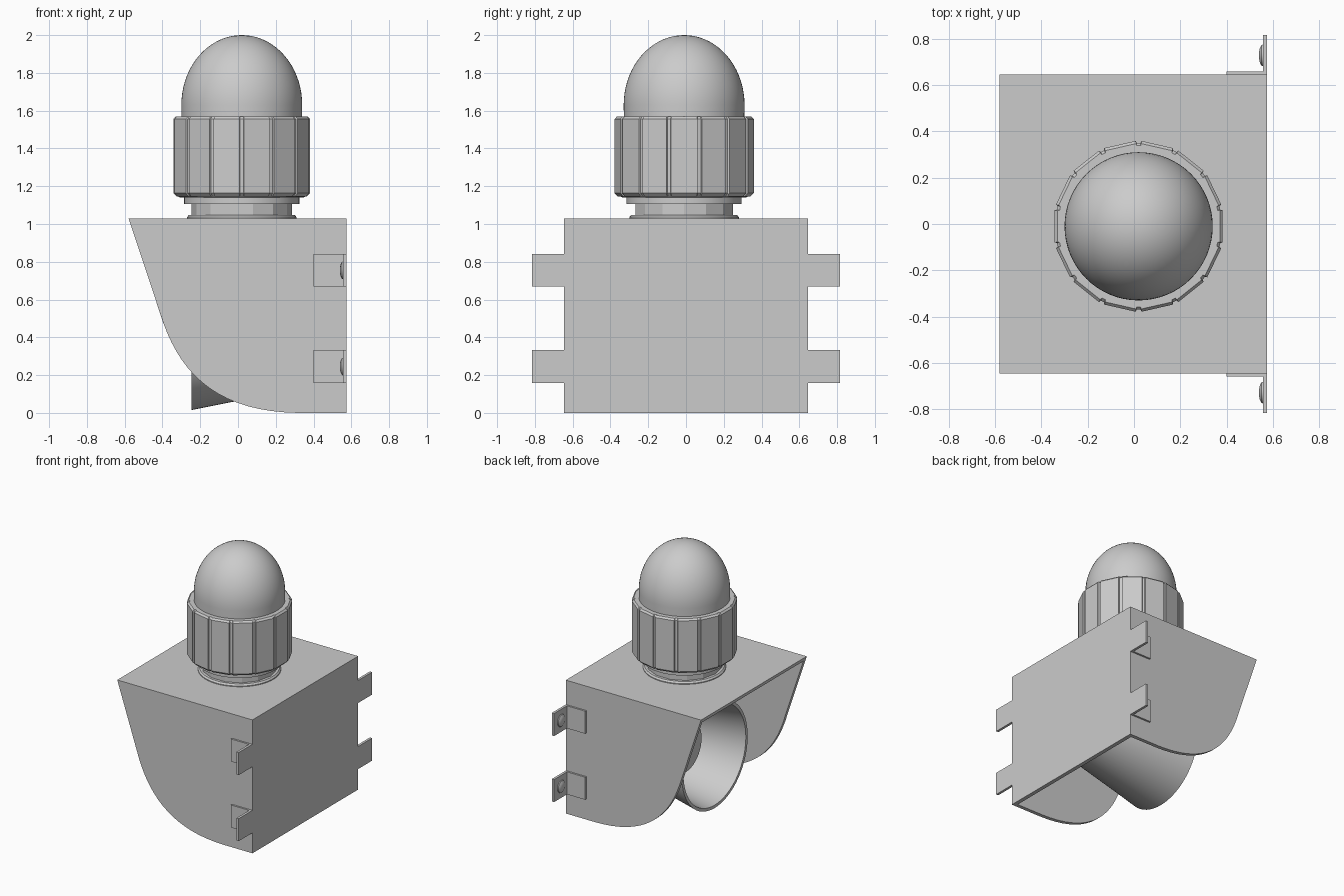
import bpy, bmesh, math
from mathutils import Matrix, Vector

if "Cube" in bpy.data.objects:
    bpy.data.objects.remove(bpy.data.objects["Cube"])

CX, CY = 0.02, -0.01   # axis of the lamp


def finish(name, bm, smooth=True, angle=32):
    bmesh.ops.recalc_face_normals(bm, faces=bm.faces)
    me = bpy.data.meshes.new(name)
    bm.to_mesh(me)
    bm.free()
    ob = bpy.data.objects.new(name, me)
    bpy.context.collection.objects.link(ob)
    if smooth:
        bpy.ops.object.select_all(action='DESELECT')
        bpy.context.view_layer.objects.active = ob
        ob.select_set(True)
        bpy.ops.object.shade_smooth_by_angle(angle=math.radians(angle))
    return ob


def lathe(name, profile, matrix, n=64, smooth=True):
    """Revolve (radius, height) points about z, then place with matrix."""
    bm = bmesh.new()
    vs = [bm.verts.new((r, 0, z)) for r, z in profile]
    es = [bm.edges.new(p) for p in zip(vs, vs[1:])]
    bmesh.ops.spin(bm, geom=vs + es, cent=(0, 0, 0), axis=(0, 0, 1),
                   angle=2 * math.pi, steps=n)
    bmesh.ops.remove_doubles(bm, verts=bm.verts, dist=1e-5)
    bm.transform(matrix)
    return finish(name, bm, smooth)


def extrude_xz(name, pts, y0, y1, smooth=True):
    bm = bmesh.new()
    f = bm.faces.new([bm.verts.new((x, y0, z)) for x, z in pts])
    ext = bmesh.ops.extrude_face_region(bm, geom=[f])
    bmesh.ops.translate(bm, vec=(0, y1 - y0, 0),
                        verts=[v for v in ext['geom'] if isinstance(v, bmesh.types.BMVert)])
    return finish(name, bm, smooth)


def add_box(bm, lo, hi):
    lo, hi = Vector(lo), Vector(hi)
    m = Matrix.Translation((lo + hi) / 2) @ Matrix.Diagonal((*(hi - lo), 1))
    bmesh.ops.create_cube(bm, size=1, matrix=m)


# housing: curved-sided box, hollowed and open at the front and bottom
def bezier(a, b, c, d, n):
    a, b, c, d = map(Vector, (a, b, c, d))
    for i in range(n + 1):
        t = i / n
        p = a * (1-t)**3 + b * 3*t*(1-t)**2 + c * 3*t*t*(1-t) + d * t**3
        yield tuple(p)


outline = [(0.575, 0), (0.575, 1.03), (-0.58, 1.03)]
outline += bezier((-0.395, 0.475), (-0.29, 0.18), (-0.08, 0.005), (0.32, 0), 16)
housing = extrude_xz("housing", outline, -0.645, 0.645, smooth=False)
cutter = extrude_xz("housing_cutter", [(0.545, -0.3), (0.545, 1.0), (-0.569, 1.0),
                                      (-1.2, 0.99), (-1.2, -0.3)], -0.617, 0.617, smooth=False)
cutter.hide_render = True
mod = housing.modifiers.new("hollow", 'BOOLEAN')
mod.operation, mod.object, mod.solver = 'DIFFERENCE', cutter, 'EXACT'
bpy.ops.object.select_all(action='DESELECT')
bpy.context.view_layer.objects.active = housing
housing.select_set(True)
bpy.ops.object.modifier_apply(modifier="hollow")
bpy.data.objects.remove(cutter)
bpy.ops.object.shade_smooth_by_angle(angle=math.radians(25))

# horn and its central plug, pointing to -x
to_x = Matrix.Translation((0, 0, 0.418)) @ Matrix.Rotation(-math.pi / 2, 4, 'Y')
lathe("horn", [(0, -0.545), (0.25, -0.545), (0.36, 0.03), (0.403, 0.245),
               (0.38, 0.245), (0.34, 0.03), (0.23, -0.5), (0, -0.5)], to_x)
lathe("horn_plug", [(0, -0.51), (0.2, -0.51), (0.2, -0.02), (0.19, 0), (0, 0)], to_x)

# neck and collar under the lamp
at = Matrix.Translation((CX, CY, 0))
lathe("neck_flange", [(0, 1.02), (0.29, 1.02), (0.29, 1.036), (0.28, 1.048), (0, 1.048)], at)
lathe("neck", [(0.265, 1.04), (0.265, 1.11)], at, n=14, smooth=False)
lathe("collar", [(0.24, 1.105), (0.305, 1.105), (0.305, 1.14), (0.335, 1.142),
                 (0.335, 1.15), (0, 1.15)], at)

# grip ring: 14 flat panels parted by narrow grooves
bm = bmesh.new()
levels = [(0.31, 1.146), (0.352, 1.146), (0.369, 1.163), (0.369, 1.555),
          (0.357, 1.568), (0.317, 1.568), (0.317, 1.54)]
rings = []
for i, (r, z) in enumerate(levels):
    ring = []
    for k in range(14):
        for off, dip in ((-10.9, 0), (10.9, 0), (11.5, 0.009), (14.2, 0.009)):
            a = math.radians(k * 360 / 14 + off)
            rr = r - (dip if 1 <= i <= 4 else 0)
            ring.append(bm.verts.new((CX + rr * math.cos(a), CY + rr * math.sin(a), z)))
    rings.append(ring)
for lo, hi in zip(rings, rings[1:]):
    for j in range(len(lo)):
        k = (j + 1) % len(lo)
        bm.faces.new((lo[j], lo[k], hi[k], hi[j]))
finish("grip_ring", bm, smooth=False)

# lamp dome
dome = [(0.318, 1.5)] + [(0.32 * math.cos(t * math.pi / 36), 1.63 + 0.37 * math.sin(t * math.pi / 36))
                         for t in range(18)] + [(0, 2.0)]
lathe("lamp_dome", dome, at)

# four angled mounting brackets with round screw heads
for side, sname in ((1, "back"), (-1, "front")):
    for z, zname in ((0.245, "lower"), (0.755, "upper")):
        bm = bmesh.new()
        add_box(bm, (0.40, 0.64, z - 0.087), (0.5745, 0.659, z + 0.087))
        add_box(bm, (0.556, 0.645, z - 0.087), (0.575, 0.815, z + 0.087))
        bmesh.ops.scale(bm, vec=(1, side, 1), verts=bm.verts)
        finish("bracket_%s_%s" % (sname, zname), bm, smooth=False)
        place = Matrix.Translation((0.558, side * 0.728, z)) @ Matrix.Rotation(-math.pi / 2, 4, 'Y')
        lathe("screw_%s_%s" % (sname, zname),
              [(0.048, 0), (0.044, 0.008), (0.03, 0.015), (0.015, 0.018), (0, 0.018)], place, n=24)
